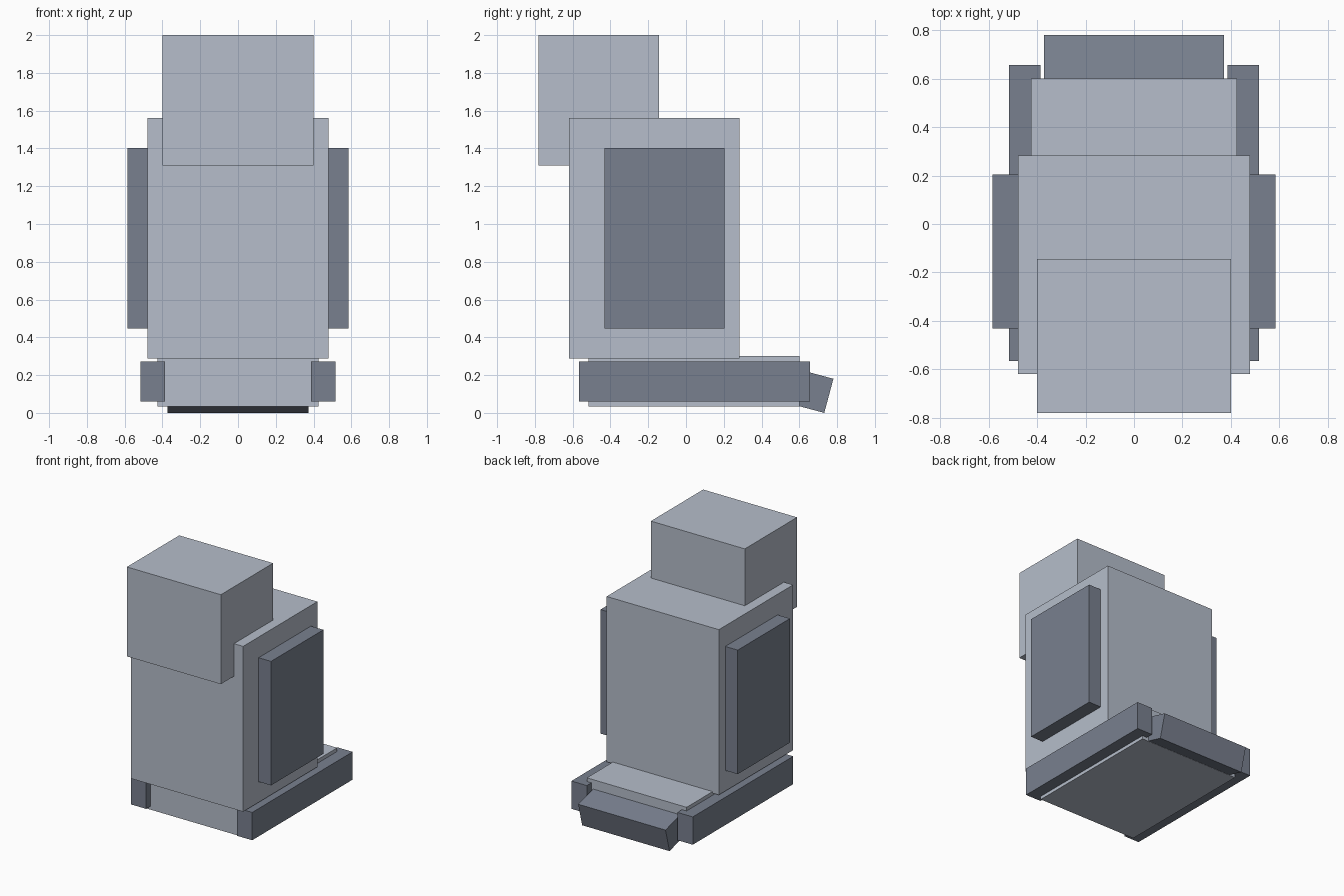
import bpy
from math import radians
from mathutils import Matrix, Vector

if "Cube" in bpy.data.objects:
    bpy.data.objects.remove(bpy.data.objects["Cube"])


def material(name, rgb):
    m = bpy.data.materials.new(name)
    m.diffuse_color = (*rgb, 1)
    m.use_nodes = True
    m.node_tree.nodes["Principled BSDF"].inputs["Base Color"].default_value = m.diffuse_color
    return m


LIGHT = material("light_slate", (0.465, 0.511, 0.594))
DARK = material("dark_slate", (0.19, 0.216, 0.273))


def box(name, x, y, z, mat):
    """Axis-aligned box from (min, max) ranges."""
    lo, hi = Vector((x[0], y[0], z[0])), Vector((x[1], y[1], z[1]))
    bpy.ops.mesh.primitive_cube_add(size=1)
    ob = bpy.context.object
    ob.name = name
    ob.data.transform(Matrix.Translation((lo + hi) / 2) @ Matrix.Diagonal((*(hi - lo), 1)))
    ob.data.materials.append(mat)
    return ob


# Central blocks
box("head", (-0.4, 0.4), (-0.78, -0.144), (1.311, 2.0), LIGHT)
box("body", (-0.478, 0.478), (-0.62, 0.283), (0.289, 1.562), LIGHT)
box("base", (-0.425, 0.425), (-0.515, 0.6), (0.034, 0.301), LIGHT)

# Side panels and side rails, mirrored left and right
for side, s in (("left", -1), ("right", 1)):
    box(f"side_panel_{side}", sorted((s * 0.478, s * 0.584)), (-0.432, 0.205), (0.448, 1.403), DARK)
    box(f"side_rail_{side}", sorted((s * 0.386, s * 0.517)), (-0.566, 0.656), (0.059, 0.273), DARK)

# Tilted tail block, hinged on its lower back edge and sunk into the base
tail = box("tail", (-0.372, 0.372), (-0.212, 0), (0, 0.187), DARK)
tail.rotation_euler.x = radians(-15)
tail.location = (0, 0.732, 0)
